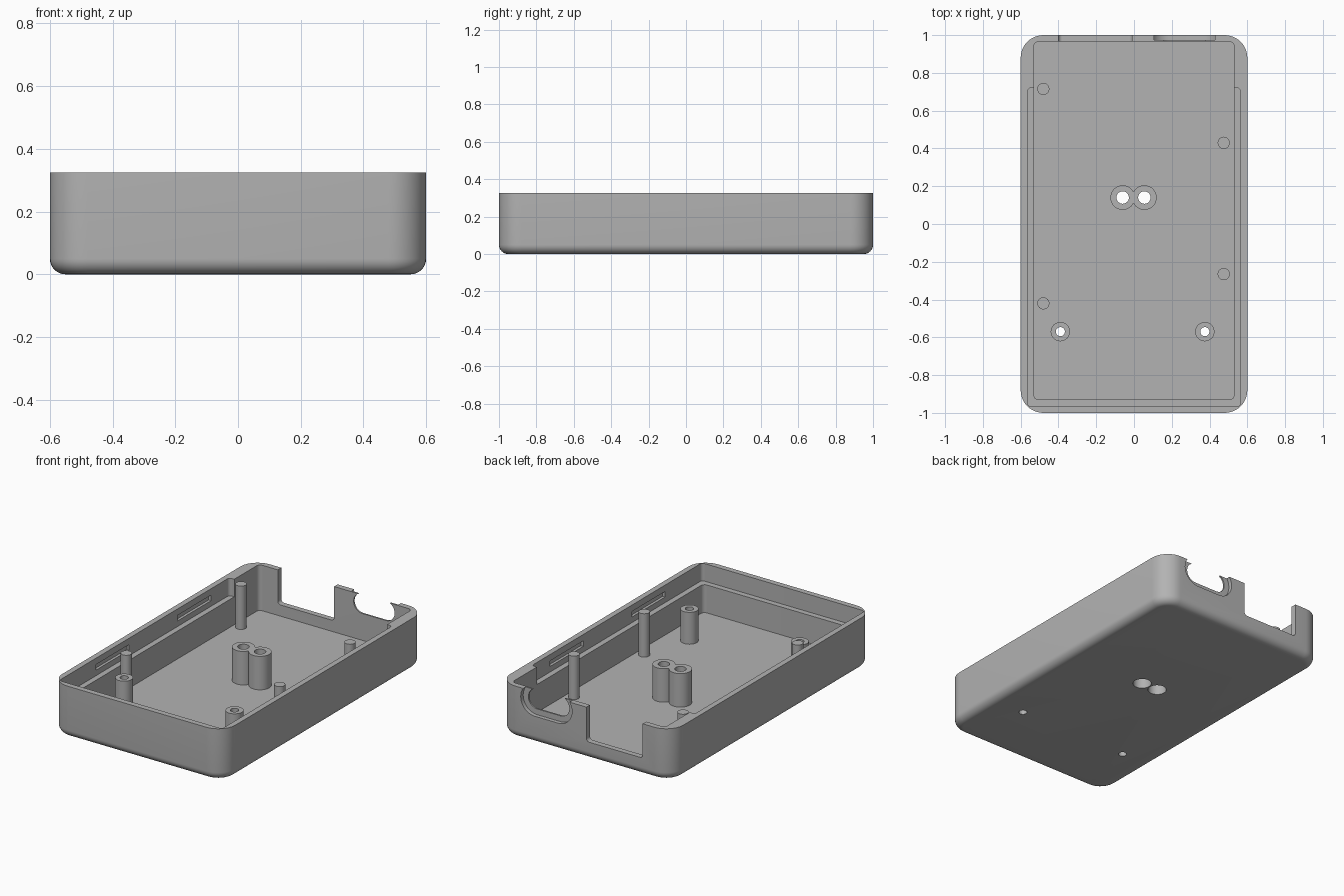
import bpy, bmesh, math

if "Cube" in bpy.data.objects:
    bpy.data.objects.remove(bpy.data.objects["Cube"])

plastic = bpy.data.materials.new("grey plastic")
plastic.diffuse_color = (0.45, 0.45, 0.45, 1)
plastic.use_nodes = True
plastic.node_tree.nodes["Principled BSDF"].inputs["Base Color"].default_value = plastic.diffuse_color


def outline(a0, a1, b0, b1, r, n=10):
    """Rounded rectangle in two axes."""
    pts = []
    for k, (ca, cb) in enumerate([(a1 - r, b1 - r), (a0 + r, b1 - r),
                                  (a0 + r, b0 + r), (a1 - r, b0 + r)]):
        for i in range(n + 1):
            t = math.pi / 2 * (k + i / n)
            pts.append((ca + r * math.cos(t), cb + r * math.sin(t)))
    return pts


def circle(x, y, r, n=40):
    return [(x + r * math.cos(2 * math.pi * i / n),
             y + r * math.sin(2 * math.pi * i / n)) for i in range(n)]


def loft(name, layers, axis="z"):
    """Skin a stack of (outline, level) layers along an axis and cap the ends."""
    bm = bmesh.new()
    rings = []
    for pts, c in layers:
        place = {"z": lambda a, b: (a, b, c), "y": lambda a, b: (a, c, b)}[axis]
        rings.append([bm.verts.new(place(a, b)) for a, b in pts])
    n = len(rings[0])
    for lo, hi in zip(rings, rings[1:]):
        for i in range(n):
            bm.faces.new((lo[i], lo[(i + 1) % n], hi[(i + 1) % n], hi[i]))
    bm.faces.new(rings[0])
    bm.faces.new(rings[-1])
    bmesh.ops.recalc_face_normals(bm, faces=bm.faces)
    me = bpy.data.meshes.new(name)
    bm.to_mesh(me)
    bm.free()
    me.materials.append(plastic)
    ob = bpy.data.objects.new(name, me)
    bpy.context.collection.objects.link(ob)
    return ob


def prism(name, pts, c0, c1, axis="z"):
    return loft(name, [(pts, c0), (pts, c1)], axis)


def cut(ob, cutters):
    bpy.context.view_layer.objects.active = ob
    for c in cutters:
        m = ob.modifiers.new("cut", "BOOLEAN")
        m.operation, m.solver, m.object = "DIFFERENCE", "EXACT", c
        bpy.ops.object.modifier_apply(modifier=m.name)


H, FLOOR = 0.325, 0.04

# Tray shell with a rounded underside
R = 0.05
layers = []
for i in range(9):
    t = math.pi / 2 * i / 8
    d = R * (1 - math.sin(t))
    layers.append((outline(-0.6 + d, 0.6 - d, -1 + d, 1 - d, 0.12 - d), R * (1 - math.cos(t))))
layers.append((outline(-0.6, 0.6, -1, 1, 0.12), H))
tray = loft("tray", layers)

# Cavity, lid step, and blind clip slots in the long walls
shell_cuts = [
    prism("cavity_cutter", outline(-0.53, 0.53, -0.93, 0.965, 0.025), FLOOR, 0.5),
    prism("lid_step_cutter", outline(-0.565, 0.565, -0.965, 0.72, 0.02), 0.215, 0.5),
]
for y0, y1 in ((0.21, 0.54), (-0.6, -0.27)):
    shell_cuts.append(prism("slot_cutter", outline(-0.582, 0.582, y0, y1, 0.003, 2), 0.25, 0.285))

# Back wall: square notch, oval port and its shallow outer recess
shell_cuts += [
    prism("notch_cutter", outline(-0.4, -0.01, 0.11, 0.6, 0.02), 0.9, 1.1, "y"),
    prism("port_cutter", outline(0.126, 0.41, 0.208, 0.332, 0.0615), 0.9, 1.1, "y"),
    prism("recess_cutter", outline(0.09, 0.446, 0.172, 0.368, 0.0975), 0.975, 1.1, "y"),
]

# Screw holes; the middle pair is counterbored from below
hole_cuts = []
MIDDLE = ((-0.06, 0.14), (0.055, 0.14))
FRONT = ((-0.39, -0.57), (0.375, -0.57))
for x, y in MIDDLE:
    hole_cuts.append(prism("screw_hole_cutter", circle(x, y, 0.033), -0.1, 0.5))
    hole_cuts.append(prism("counterbore_cutter", circle(x, y, 0.054), -0.1, 0.1))
for x, y in FRONT:
    hole_cuts.append(prism("screw_hole_cutter", circle(x, y, 0.024), -0.1, 0.5))

cut(tray, shell_cuts + hole_cuts)
parts = [tray]

# Hollow screw posts
for label, spots, r, top in (("middle_post", MIDDLE, 0.065, 0.25), ("front_post", FRONT, 0.051, 0.24)):
    for x, y in spots:
        post = prism(label, circle(x, y, r), FLOOR - 0.01, top)
        cut(post, hole_cuts)
        parts.append(post)

# Solid locating pins
for x, y in ((-0.48, 0.715), (-0.48, -0.42), (0.475, 0.43), (0.475, -0.265)):
    parts.append(prism("locating_pin", circle(x, y, 0.032), FLOOR - 0.01, 0.312))

for c in shell_cuts + hole_cuts:
    bpy.data.objects.remove(c)

for ob in parts:
    bpy.ops.object.select_all(action="DESELECT")
    ob.select_set(True)
    bpy.context.view_layer.objects.active = ob
    bpy.ops.object.shade_smooth_by_angle(angle=math.radians(30))
